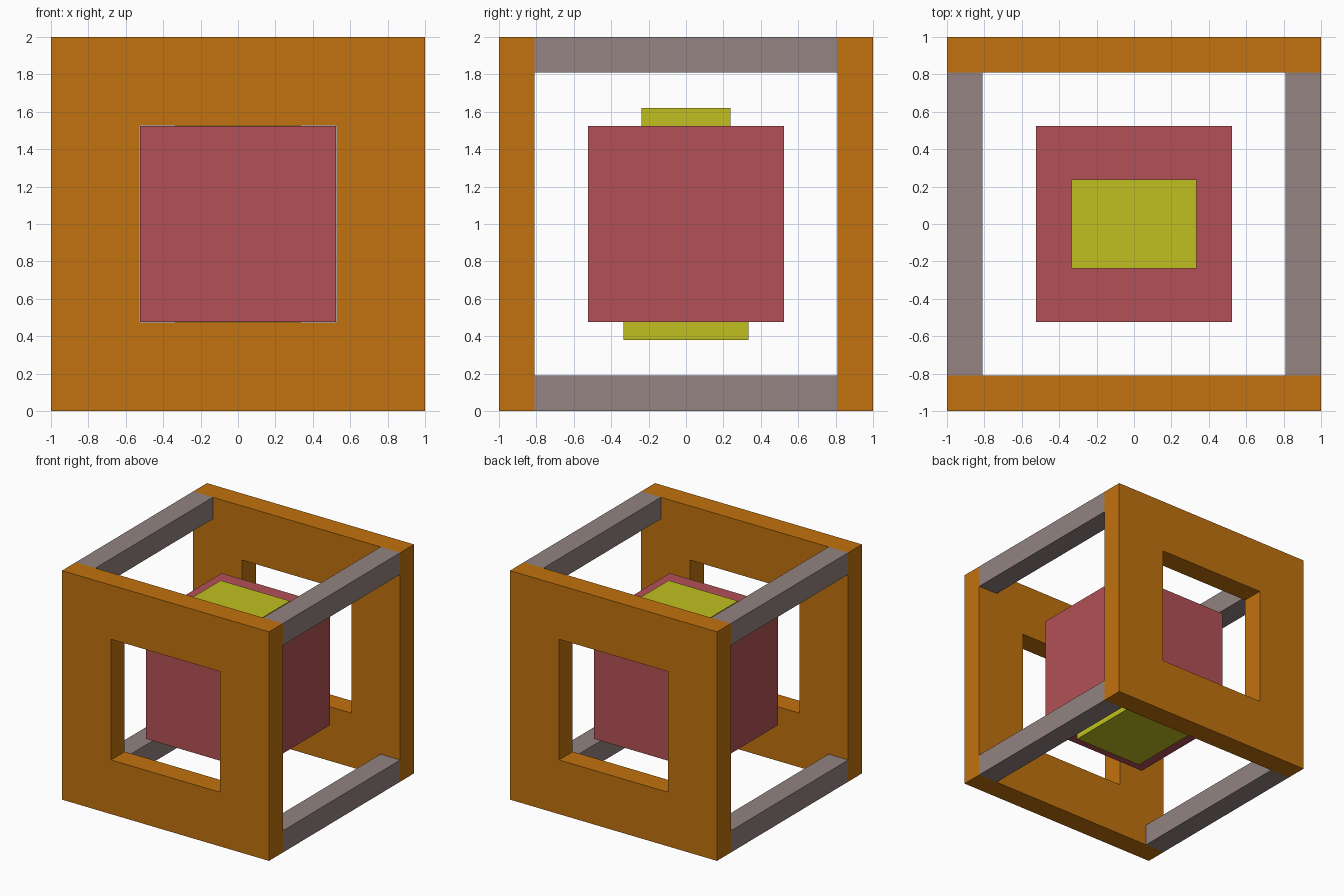
import bpy

if "Cube" in bpy.data.objects:
    bpy.data.objects.remove(bpy.data.objects["Cube"])


def lin(c):
    c /= 255
    return c / 12.92 if c <= 0.04045 else ((c + 0.055) / 1.055) ** 2.4


def material(name, r, g, b):
    m = bpy.data.materials.new(name)
    m.diffuse_color = (lin(r), lin(g), lin(b), 1)
    m.use_nodes = True
    m.node_tree.nodes["Principled BSDF"].inputs["Base Color"].default_value = m.diffuse_color
    return m


ORANGE = material("orange", 193, 114, 14)
GREY = material("warm_grey", 147, 131, 130)
RED = material("dusty_red", 179, 81, 87)
YELLOW = material("yellow_green", 192, 192, 32)


def box(name, size, loc, mat):
    bpy.ops.mesh.primitive_cube_add(size=1, location=loc)
    ob = bpy.context.object
    ob.name = name
    ob.scale = size
    bpy.ops.object.transform_apply(location=False, rotation=False, scale=True)
    ob.data.materials.append(mat)
    return ob


T = 0.19        # frame thickness
HOLE = 0.527    # half width of the window
CORE = 0.523    # half width of the core cube

# Front and back panels, each with a square window
for side, name in ((-1, "front_panel"), (1, "back_panel")):
    y0, y1 = sorted((side, side * (1 - T)))
    loops = [(h, y) for h, y in ((1, y0), (HOLE, y0), (HOLE, y1), (1, y1))]
    verts = [(sx * h, y, 1 + sz * h) for h, y in loops
             for sx, sz in ((-1, -1), (1, -1), (1, 1), (-1, 1))]
    faces = []
    for r in range(4):
        a, b = r * 4, (r + 1) % 4 * 4
        for i in range(4):
            j = (i + 1) % 4
            faces.append((a + i, a + j, b + j, b + i))
    mesh = bpy.data.meshes.new(name)
    mesh.from_pydata(verts, [], faces)
    mesh.materials.append(ORANGE)
    bpy.context.collection.objects.link(bpy.data.objects.new(name, mesh))

# Four corner rails joining the panels
for sx, xn in ((-1, "left"), (1, "right")):
    for z, zn in ((T / 2, "lower"), (2 - T / 2, "upper")):
        box(f"{zn}_{xn}_rail", (T, 2 - 2 * T, T), (sx * (1 - T / 2), 0, z), GREY)

# Core cube with a pad above and below
box("core_cube", (2 * CORE, 2 * CORE, 2 * CORE), (0, 0, 1), RED)
PAD = 0.096
box("top_pad", (0.67, 0.476, PAD), (0, 0, 1 + CORE + PAD / 2), YELLOW)
box("bottom_pad", (0.67, 0.67, PAD), (0, 0, 1 - CORE - PAD / 2), YELLOW)
